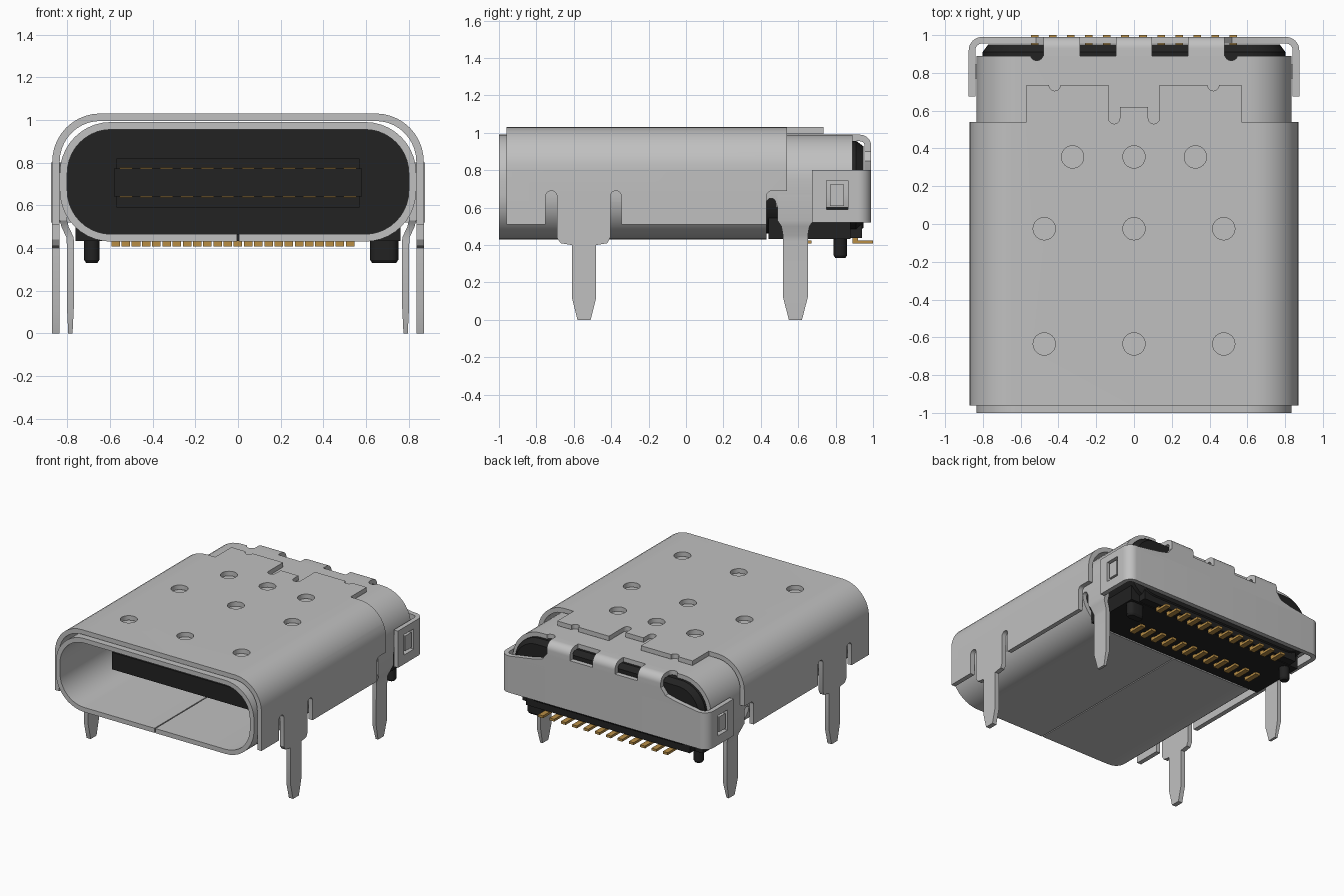
import bpy, bmesh, math
from mathutils import Vector

if "Cube" in bpy.data.objects:
    bpy.data.objects.remove(bpy.data.objects["Cube"])


def material(name, col):
    m = bpy.data.materials.new(name)
    m.diffuse_color = (*col, 1)
    m.use_nodes = True
    m.node_tree.nodes["Principled BSDF"].inputs["Base Color"].default_value = m.diffuse_color
    return m


STEEL = material("steel", (0.53, 0.53, 0.53))
BLACK = material("black plastic", (0.016, 0.016, 0.016))
GOLD = material("gold", (0.48, 0.27, 0.06))


def finish(name, bm, mat):
    bmesh.ops.recalc_face_normals(bm, faces=bm.faces)
    me = bpy.data.meshes.new(name)
    bm.to_mesh(me)
    bm.free()
    me.materials.append(mat)
    ob = bpy.data.objects.new(name, me)
    bpy.context.collection.objects.link(ob)
    return ob


def loft(name, rings, mat):
    """Skin equal-length closed rings and cap both ends."""
    bm = bmesh.new()
    vs = [[bm.verts.new(p) for p in r] for r in rings]
    n = len(vs[0])
    for a, b in zip(vs, vs[1:]):
        for i in range(n):
            j = (i + 1) % n
            bm.faces.new((a[i], a[j], b[j], b[i]))
    bm.faces.new(vs[0])
    bm.faces.new(vs[-1])
    return finish(name, bm, mat)


def prism(name, pts, axis, a, b, mat=STEEL):
    """Extrude a 2D outline along an axis (x: yz, y: xz, z: xy)."""
    put = {'x': lambda p, t: (t, p[0], p[1]), 'y': lambda p, t: (p[0], t, p[1]),
           'z': lambda p, t: (p[0], p[1], t)}[axis]
    return loft(name, [[put(p, t) for p in pts] for t in (a, b)], mat)


def boxes(name, specs, mat):
    """Several boxes (x0, x1, y0, y1, z0, z1) in one object."""
    bm = bmesh.new()
    for x0, x1, y0, y1, z0, z1 in specs:
        vs = bmesh.ops.create_cube(bm, size=1)['verts']
        for v in vs:
            v.co = Vector(((x0 + x1) / 2 + v.co.x * (x1 - x0), (y0 + y1) / 2 + v.co.y * (y1 - y0),
                           (z0 + z1) / 2 + v.co.z * (z1 - z0)))
    return finish(name, bm, mat)


def arc(cx, cy, r, a0, a1, n=10):
    return [(cx + r * math.cos(math.radians(a0 + (a1 - a0) * i / n)),
             cy + r * math.sin(math.radians(a0 + (a1 - a0) * i / n))) for i in range(n + 1)]


def activate(ob):
    bpy.ops.object.select_all(action='DESELECT')
    ob.select_set(True)
    bpy.context.view_layer.objects.active = ob


def cut(ob, cutter):
    cutter.hide_render = True
    m = ob.modifiers.new("cut", 'BOOLEAN')
    m.operation, m.solver, m.object = 'DIFFERENCE', 'EXACT', cutter
    activate(ob)
    bpy.ops.object.modifier_apply(modifier=m.name)
    bpy.data.objects.remove(cutter)


def mirror_pts(pts):
    return pts + [(-x, y) for x, y in reversed(pts)]


# Inner shell: rolled tube with a seam underneath
def tube(off, gap=0.004):
    r = 0.24 - off
    return mirror_pts([(gap, 0.43 + off)] + arc(0.595, 0.67, r, -90, 0) + arc(0.595, 0.75, r, 0, 90))


inner = prism("inner_shell", tube(0) + tube(0.035)[::-1], 'y', -1, 0.89)
cut(inner, prism("c", [(0.43, 0.3)] + arc(0.455, 0.625, 0.025, 180, 0) +
                 [(0.48, 0.6), (1, 0.6), (1, 0.3)], 'x', -1, 1))
for s in (-1, 1):
    cut(inner, prism("c", arc(s * 0.515, 0.9, 0.035, 0, 350, 20), 'z', 0.8, 1.1))

# Outer shell: U-shaped cover with the front legs
def cover(off):
    return mirror_pts([(0.87 - off, 0)] + arc(0.645, 0.805, 0.225 - off, 0, 90))


outer = prism("outer_shell", cover(0) + cover(0.035)[::-1], 'y', -0.96, 0.76)
cut(outer, prism("c", [(-1.1, -0.1), (-1.1, 0.51), (-0.75, 0.51)] + arc(-0.72, 0.66, 0.03, 180, 0) +
                 [(-0.69, 0.44), (-0.67, 0.41), (-0.61, 0.4), (-0.61, 0.12), (-0.58, 0), (-0.58, -0.1)],
                 'x', -1, 1))
cut(outer, prism("c", [(-0.51, -0.1), (-0.51, 0), (-0.48, 0.12), (-0.48, 0.4), (-0.42, 0.41), (-0.405, 0.44)]
                 + arc(-0.375, 0.66, 0.03, 180, 0) + [(-0.345, 0.51), (0.43, 0.51)]
                 + arc(0.46, 0.66, 0.03, 180, 90) + [(0.54, 0.69), (0.54, 0.9), (1.1, 0.9), (1.1, -0.1)],
                 'x', -1, 1))
cut(outer, prism("c", mirror_pts([(1, 0.9), (1, 0.54), (0.57, 0.54), (0.57, 0.735)]
                 + arc(0.42, 0.735, 0.03, 0, -180) + [(0.135, 0.735)]
                 + arc(0.105, 0.56, 0.03, 0, -180) + [(0.075, 0.62)]), 'z', 0.6, 1.2))
# Weld dimples in the top
for y, dx in ((0.355, 0.325), (-0.025, 0.475), (-0.635, 0.475)):
    for x in (-dx, 0, dx):
        cut(outer, prism("c", arc(x, y, 0.059, 0, 348.75, 31), 'z', 0.94, 1.2))

# Rear legs: flaps stepping inwards, with tapered tips
for s, side in ((-1, "left"), (1, "right")):
    rings = []
    for z, x, h, t in ((0.68, 0.818, 0.095, 0.017), (0.53, 0.818, 0.095, 0.017), (0.5, 0.81, 0.075, 0.017),
                       (0.45, 0.787, 0.066, 0.017), (0.42, 0.785, 0.066, 0.017),
                       (0.12, 0.785, 0.066, 0.016), (0, 0.785, 0.035, 0.01)):
        rings.append([(s * (x + a * t), 0.585 + b * h, z) for a, b in ((-1, -1), (1, -1), (1, 1), (-1, 1))])
    loft(side + "_rear_leg", rings, STEEL)

# Back cover: wrap-around band with latch windows
def band(off):
    return mirror_pts([(0.875 - off, 0.675)] + arc(0.805, 0.92, 0.07 - off, 0, 90))


back = prism("back_cover", band(0) + band(0.035)[::-1], 'z', 0.52, 0.8)
cut(back, boxes("c", [(-1, 1, 0.75, 0.865, 0.59, 0.745)], STEEL))
prism("back_cover_upper", mirror_pts([(0.8, 0.78), (0.79, 0.8), (0.6, 0.83), (0.52, 0.85), (0.48, 0.9)]),
      'y', 0.955, 0.99)
boxes("latch_bumps", [(s * 0.85 - 0.02, s * 0.85 + 0.02, 0.77, 0.845, 0.61, 0.725) for s in (-1, 1)], STEEL)
# Bent straps joining the back cover to the shell
strap = [(0.99, 0.88)] + arc(0.93, 0.93, 0.06, 0, 90) + [(0.85, 0.99), (0.85, 0.955)] \
    + arc(0.93, 0.93, 0.025, 90, 0) + [(0.955, 0.88)]
for i, (a, b) in enumerate(((-0.48, -0.285), (-0.095, 0.095), (0.285, 0.48))):
    prism("back_strap_%d" % i, strap, 'x', a, b)

# Plastic housing
def ring(y, off):
    return [(x, y, z) for x, z in tube(0.033 + off, 0.001)]


loft("housing", [ring(0.2, 0), ring(0.91, 0), ring(0.95, 0.03)], BLACK)
boxes("housing_base", [(-0.76, 0.76, 0.44, 0.88, 0.432, 0.6), (-0.69, 0.69, 0.6, 0.94, 0.437, 0.62)], BLACK)
boxes("tongue", [(-0.58, 0.58, -0.69, 0.25, 0.642, 0.772), (-0.57, 0.57, -0.05, 0.25, 0.59, 0.82)], BLACK)

# Locating pegs: one round, one oval
for name, x, w in (("round_peg", -0.685, 0), ("oval_peg", 0.685, 0.03)):
    rings = []
    for z, r in ((0.5, 0.036), (0.345, 0.036), (0.33, 0.026)):
        rings.append([(px, py, z) for px, py in arc(x + w, 0.825, r, -90, 90) +
                      arc(x - w - 0.0005, 0.825, r, 90, 270)])
    loft(name, rings, BLACK)

# Gold contacts on the tongue and solder pins below
xs = [(i - 5.5) * 0.0955 for i in range(12)]
boxes("tongue_contacts", [(x - 0.03, x + 0.03, -0.6, 0.0, z, z + 0.01)
                          for x in xs for z in (0.768, 0.636)], GOLD)
boxes("rear_pins", [(x - 0.02, x + 0.02, 0.89, 1.0, 0.407, 0.425) for x in xs] +
      [(x - 0.02, x + 0.02, 0.89, 0.92, 0.41, 0.46) for x in xs], GOLD)
boxes("front_pins", [(x - 0.068, x - 0.028, 0.55, 0.67, 0.407, 0.425) for x in xs] +
      [(x - 0.068, x - 0.028, 0.55, 0.58, 0.41, 0.46) for x in xs], GOLD)

for ob in list(bpy.context.collection.objects):
    activate(ob)
    bpy.ops.object.shade_smooth_by_angle(angle=math.radians(30))
